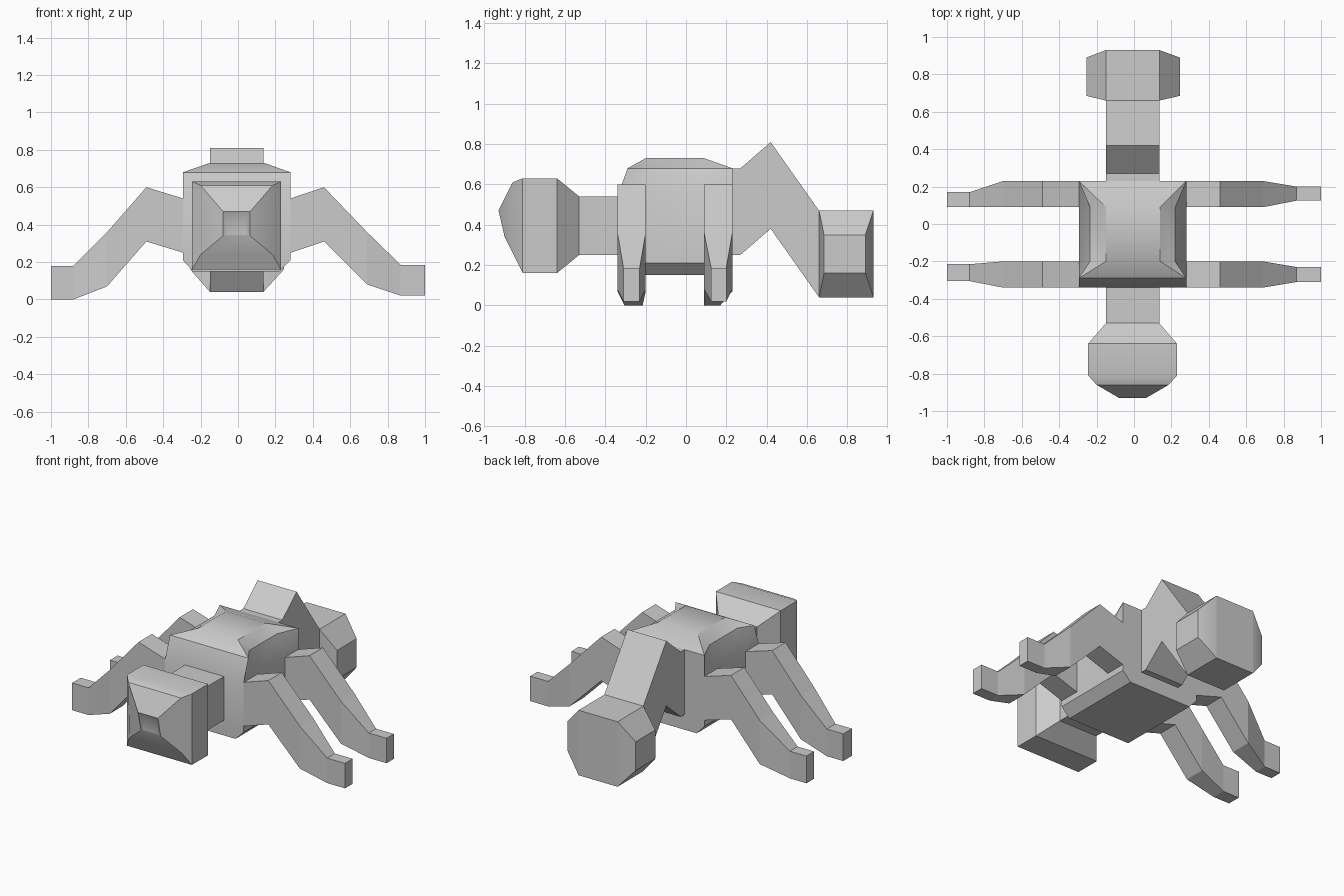
import bpy, bmesh, math

if "Cube" in bpy.data.objects:
    bpy.data.objects.remove(bpy.data.objects["Cube"])

grey = bpy.data.materials.new("plain grey")
grey.diffuse_color = (0.6, 0.6, 0.6, 1)
grey.use_nodes = True
grey.node_tree.nodes["Principled BSDF"].inputs["Base Color"].default_value = grey.diffuse_color


def loft(name, rings, smooth=True):
    """Skin a list of equal-length point rings and cap both ends."""
    bm = bmesh.new()
    vs = [[bm.verts.new(p) for p in r] for r in rings]
    n = len(rings[0])
    for a, b in zip(vs, vs[1:]):
        for i in range(n):
            j = (i + 1) % n
            bm.faces.new((a[i], a[j], b[j], b[i]))
    bm.faces.new(vs[0][::-1])
    bm.faces.new(vs[-1])
    bmesh.ops.remove_doubles(bm, verts=bm.verts, dist=0.0005)
    bmesh.ops.recalc_face_normals(bm, faces=bm.faces)
    me = bpy.data.meshes.new(name)
    bm.to_mesh(me)
    bm.free()
    ob = bpy.data.objects.new(name, me)
    bpy.context.collection.objects.link(ob)
    me.materials.append(grey)
    if smooth:
        bpy.ops.object.select_all(action='DESELECT')
        bpy.context.view_layer.objects.active = ob
        ob.select_set(True)
        bpy.ops.object.shade_smooth_by_angle(angle=math.radians(30))
    return ob


def y_ring(x0, x1, z0, z1, y_low, y_high=None):
    """Rectangle across the body axis, optionally tilted."""
    yh = y_low if y_high is None else y_high
    return [(x0, y_low, z0), (x1, y_low, z0), (x1, yh, z1), (x0, yh, z1)]


def z_ring(z, x0, x1, y0, y1, inset=0.0):
    """Level body ring whose side middles may be pulled inward."""
    a, b = x0 + inset, x1 - inset
    return [(x0, y0, z), (x1, y0, z), (b, -0.2, z), (b, 0.09, z),
            (x1, y1, z), (x0, y1, z), (a, 0.09, z), (a, -0.2, z)]


# Body with pinched shoulders and a shallow raised back
loft("body", [
    z_ring(0.15, -0.24, 0.22, -0.34, 0.23),
    z_ring(0.21, -0.295, 0.28, -0.34, 0.23),
    z_ring(0.54, -0.295, 0.28, -0.34, 0.23),
    z_ring(0.68, -0.295, 0.28, -0.29, 0.23, 0.06),
    z_ring(0.73, -0.15, 0.14, -0.2, 0.09)])

# Neck flaring into the head, with a blunt snout
loft("neck_and_head", [
    y_ring(-0.15, 0.135, 0.25, 0.54, -0.30),
    y_ring(-0.15, 0.135, 0.25, 0.54, -0.53),
    y_ring(-0.245, 0.23, 0.16, 0.63, -0.64),
    y_ring(-0.245, 0.23, 0.16, 0.63, -0.81),
    y_ring(-0.20, 0.185, 0.24, 0.61, -0.85, -0.86),
    y_ring(-0.08, 0.065, 0.34, 0.47, -0.90, -0.93),
    y_ring(-0.055, 0.04, 0.35, 0.44, -0.90, -0.91)])

# Tail arching up and then down to the end block
loft("tail", [y_ring(-0.15, 0.135, z, z + 0.43, y) for y, z in
              ((0.20, 0.25), (0.27, 0.25), (0.42, 0.38), (0.66, 0.04), (0.93, 0.04))],
     smooth=False)


# Tapered bulges on both sides of the tail end
def x_ring(x, y0, y1, z0, z1):
    return [(x, y0, z0), (x, y1, z0), (x, y1, z1), (x, y0, z1)]


loft("tail_end", [
    x_ring(-0.255, 0.685, 0.89, 0.16, 0.35),
    x_ring(-0.15, 0.66, 0.93, 0.04, 0.47),
    x_ring(0.135, 0.66, 0.93, 0.04, 0.47),
    x_ring(0.245, 0.685, 0.89, 0.16, 0.35)])

# Bent legs narrowing to small feet: stations are (x, z low, z high)
left = ((-0.26, 0.24, 0.53), (-0.49, 0.31, 0.60), (-0.70, 0.07, 0.36),
        (-0.88, 0.0, 0.18), (-1.0, 0.0, 0.18))
right = ((0.25, 0.24, 0.53), (0.46, 0.31, 0.60), (0.69, 0.08, 0.36),
         (0.87, 0.02, 0.185), (1.0, 0.02, 0.185))
for name, path, y0, y1, f0, f1 in (
        ("front_left_leg", left, -0.34, -0.2, -0.305, -0.215),
        ("front_right_leg", right, -0.34, -0.2, -0.31, -0.23),
        ("rear_left_leg", left, 0.09, 0.23, 0.09, 0.17),
        ("rear_right_leg", right, 0.09, 0.23, 0.125, 0.2)):
    loft(name, [x_ring(x, *((y0, y1) if i < 3 else (f0, f1)), a, b)
                for i, (x, a, b) in enumerate(path)], smooth=False)
